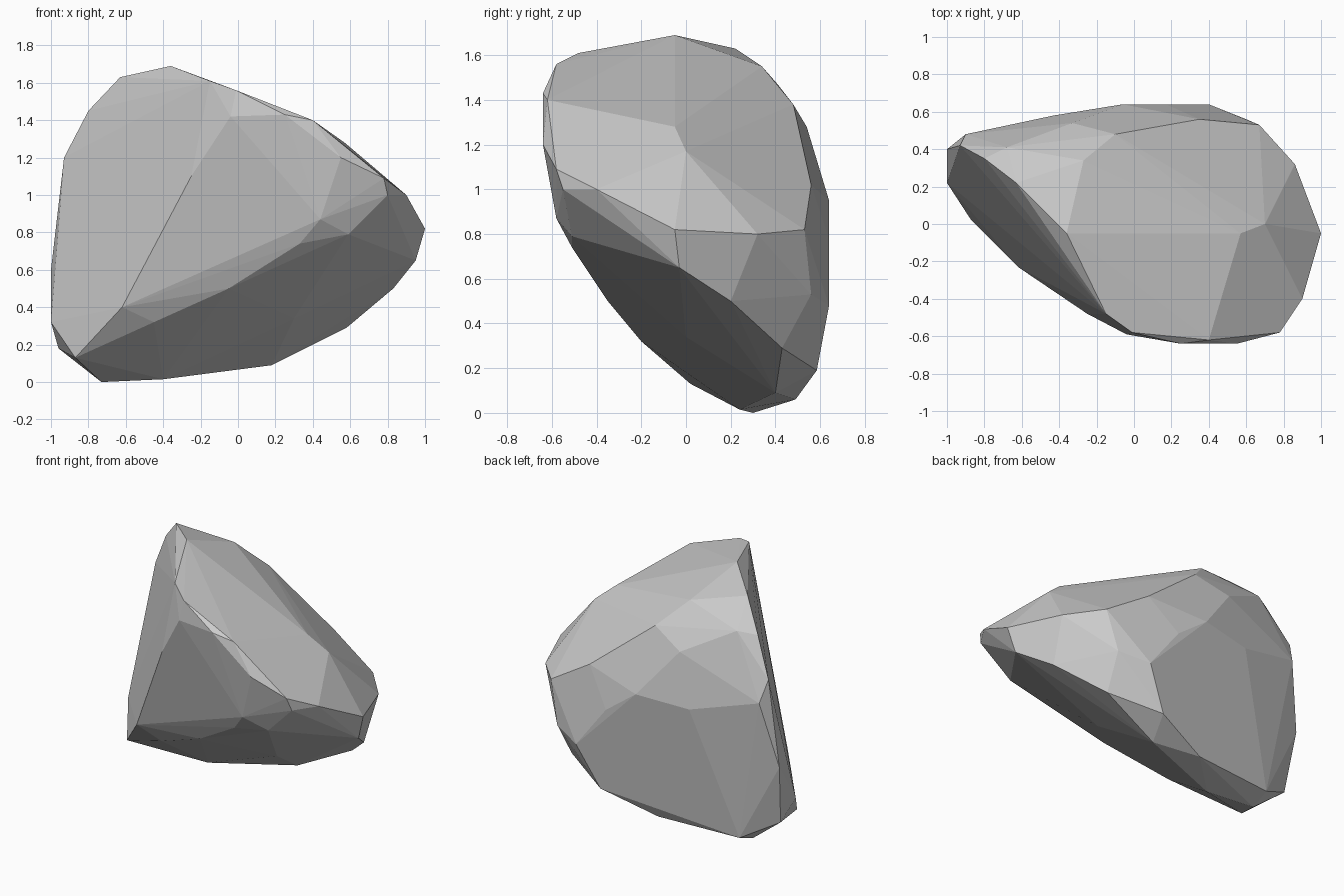
import bpy
import bmesh
from math import radians

# Corner stations of the boulder, grouped by region; the stone is their convex skin
crest = [(-.93, .42, 1.2), (-.8, .35, 1.45), (-.63, .22, 1.63), (-.36, -.05, 1.69),
         (-.15, -.48, 1.61), (-.01, -.58, 1.56)]
brow = [(-.04, -.59, 1.42), (.25, -.64, 1.43), (.4, -.62, 1.4), (.55, -.64, 1.2),
        (.78, -.58, 1.09), (.57, -.05, 1.28), (.7, 0, 1.17)]
nose = [(.9, -.4, 1.0), (1, -.05, .82), (.86, .32, .8), (.67, .53, .82),
        (.95, -.03, .65), (.83, .2, .5)]
back = [(-.27, .34, 1.55), (-.1, .48, 1.38), (.35, .56, 1.02), (-.68, .41, 1.47),
        (-.33, .54, 1.28), (-.06, .64, .95), (.17, .64, .78), (.4, .64, .48),
        (.6, .56, .53), (-.43, .58, .92), (-.9, .48, 1.05), (.25, .585, .19)]
underside = [(.44, -.58, .87), (.8, -.55, 1.0), (.59, -.51, .79), (.33, -.51, .74),
             (-.05, -.35, .5), (-.25, -.48, 1.1), (-.62, -.23, .4), (-.45, -.2, .32),
             (.3, 0, .34), (.58, .43, .29)]
foot = [(-.73, .3, 0), (-.4, .24, .015), (.18, .4, .09), (-.13, .49, .06),
        (-.72, .44, .05), (-.96, .33, .18), (-.87, .02, .13), (-1, .22, .32),
        (-1, .4, .6)]

# Wrap the stations in a hull and merge near-flat triangles into facets
bm = bmesh.new()
for region in (crest, brow, nose, back, underside, foot):
    for p in region:
        bm.verts.new(p)
bmesh.ops.convex_hull(bm, input=bm.verts[:])
loose = [v for v in bm.verts if not v.link_faces]
bmesh.ops.delete(bm, geom=loose, context='VERTS')
bmesh.ops.dissolve_limit(bm, angle_limit=radians(2), verts=bm.verts[:], edges=bm.edges[:])
bmesh.ops.recalc_face_normals(bm, faces=bm.faces[:])

# Flat-shaded boulder
mesh = bpy.data.meshes.new("boulder")
bm.to_mesh(mesh)
bm.free()
boulder = bpy.data.objects.new("boulder", mesh)
bpy.context.collection.objects.link(boulder)
